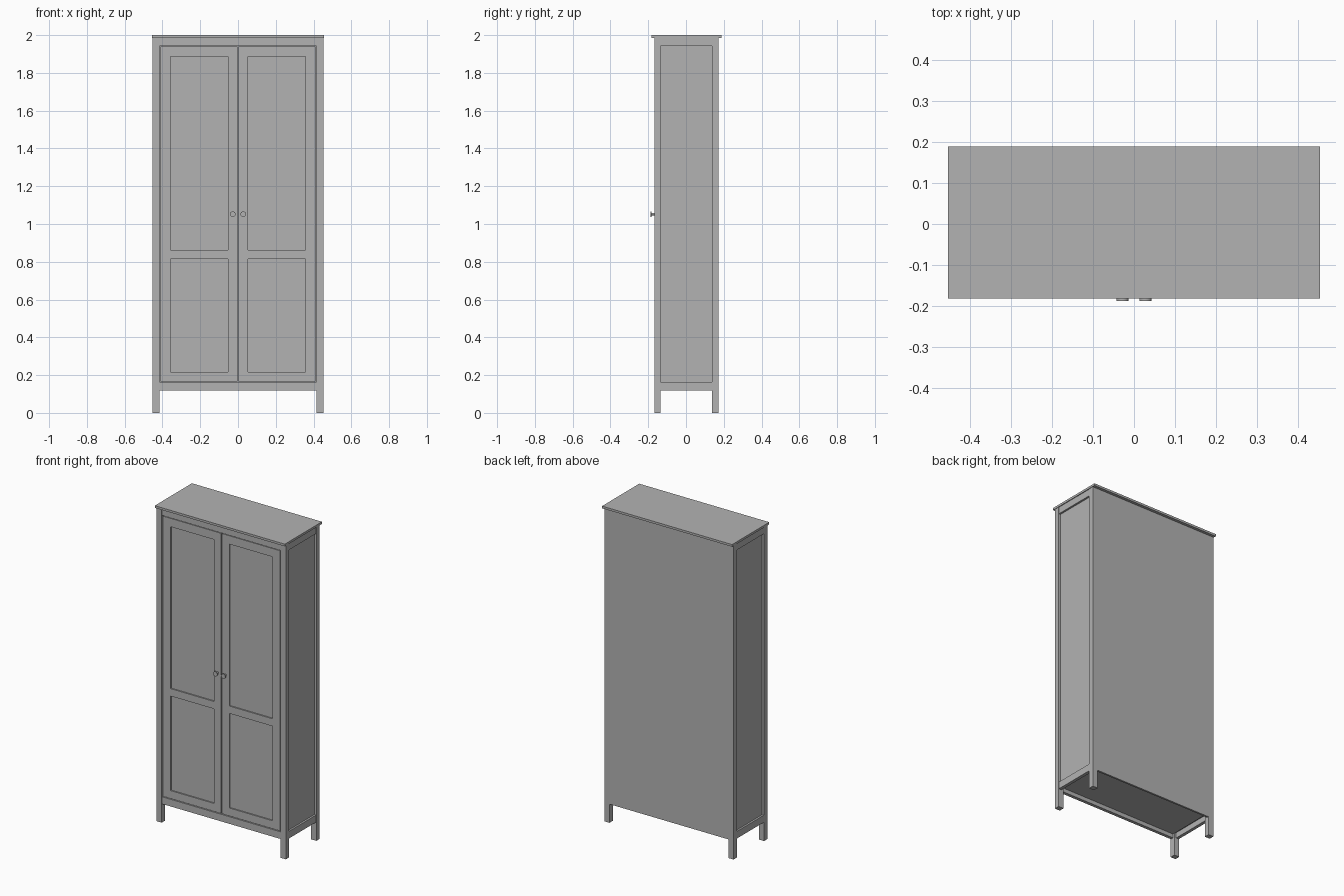
import bpy
import math

cube = bpy.data.objects.get("Cube")
if cube:
    bpy.data.objects.remove(cube, do_unlink=True)

grey = bpy.data.materials.new("grey_paint")
grey.use_nodes = True
COLOUR = (0.45, 0.45, 0.45, 1)
grey.diffuse_color = COLOUR
grey.node_tree.nodes["Principled BSDF"].inputs["Base Color"].default_value = COLOUR


def box(name, x, y, z):
    """Box from (low, high) spans on each axis."""
    spans = (x, y, z)
    bpy.ops.mesh.primitive_cube_add(size=1, location=[(a + b) / 2 for a, b in spans])
    ob = bpy.context.object
    ob.name = name
    ob.scale = [abs(b - a) for a, b in spans]
    bpy.ops.object.transform_apply(location=False, rotation=False, scale=True)
    ob.data.materials.append(grey)
    return ob


def disc(name, x, y, z, radius):
    """Round part with its axis along y."""
    bpy.ops.mesh.primitive_cylinder_add(
        vertices=24, radius=radius, depth=y[1] - y[0],
        location=(x, sum(y) / 2, z), rotation=(math.pi / 2, 0, 0))
    ob = bpy.context.object
    ob.name = name
    ob.data.materials.append(grey)
    bpy.ops.object.shade_smooth_by_angle()
    return ob


# Main levels and depths
FRONT, BACK = -0.168, 0.171
OUT, IN = 0.452, 0.416
LOW, FLOOR, HEAD, TOP = 0.118, 0.163, 1.943, 1.986
POST = 0.033
DOOR = (FRONT + 0.004, FRONT + 0.024)

# Top board, front rails, back and floor
box("top_board", (-0.455, 0.455), (-0.182, 0.189), (TOP, 2))
box("front_top_rail", (-IN, IN), (FRONT + 0.002, FRONT + 0.022), (HEAD, TOP))
box("front_bottom_rail", (-IN, IN), (FRONT + 0.002, FRONT + 0.022), (LOW, FLOOR))
box("back_panel", (-IN, IN), (BACK - 0.012, BACK), (LOW, TOP))
box("floor_board", (-IN, IN), (FRONT + 0.022, BACK - 0.012), (0.143, FLOOR))

for side, s in (("right", -1), ("left", 1)):
    def span(a, b):
        return tuple(sorted((s * a, s * b)))

    # Corner posts running down into legs
    box(side + "_front_post", span(IN, OUT), (FRONT, FRONT + POST), (0, TOP))
    box(side + "_back_post", span(IN, OUT), (BACK - POST, BACK), (0, TOP))

    # Framed side with a sunken panel
    depth = (FRONT + POST, BACK - POST)
    box(side + "_side_top_rail", span(0.43, OUT - 0.002), depth, (HEAD, TOP))
    box(side + "_side_bottom_rail", span(0.43, OUT - 0.002), depth, (LOW, FLOOR))
    box(side + "_side_panel", span(0.425, 0.438), depth, (FLOOR - 0.01, HEAD + 0.01))

    # Door: two stiles, three rails and two sunken panels
    box(side + "_door_inner_stile", span(0.003, 0.054), DOOR, (0.167, 1.939))
    box(side + "_door_outer_stile", span(0.357, 0.410), DOOR, (0.167, 1.939))
    for part, z in (("bottom", (0.167, 0.217)), ("middle", (0.815, 0.862)),
                    ("top", (1.886, 1.939))):
        box(f"{side}_door_{part}_rail", span(0.054, 0.357), DOOR, z)
    for part, z in (("lower", (0.217, 0.815)), ("upper", (0.862, 1.886))):
        box(f"{side}_door_{part}_panel", span(0.054, 0.357),
            (DOOR[0] + 0.008, DOOR[1] - 0.004), z)

    # Knob
    disc(side + "_knob_stem", s * 0.028, (-0.183, DOOR[0]), 1.052, 0.006)
    disc(side + "_knob_head", s * 0.028, (-0.188, -0.182), 1.052, 0.015)
